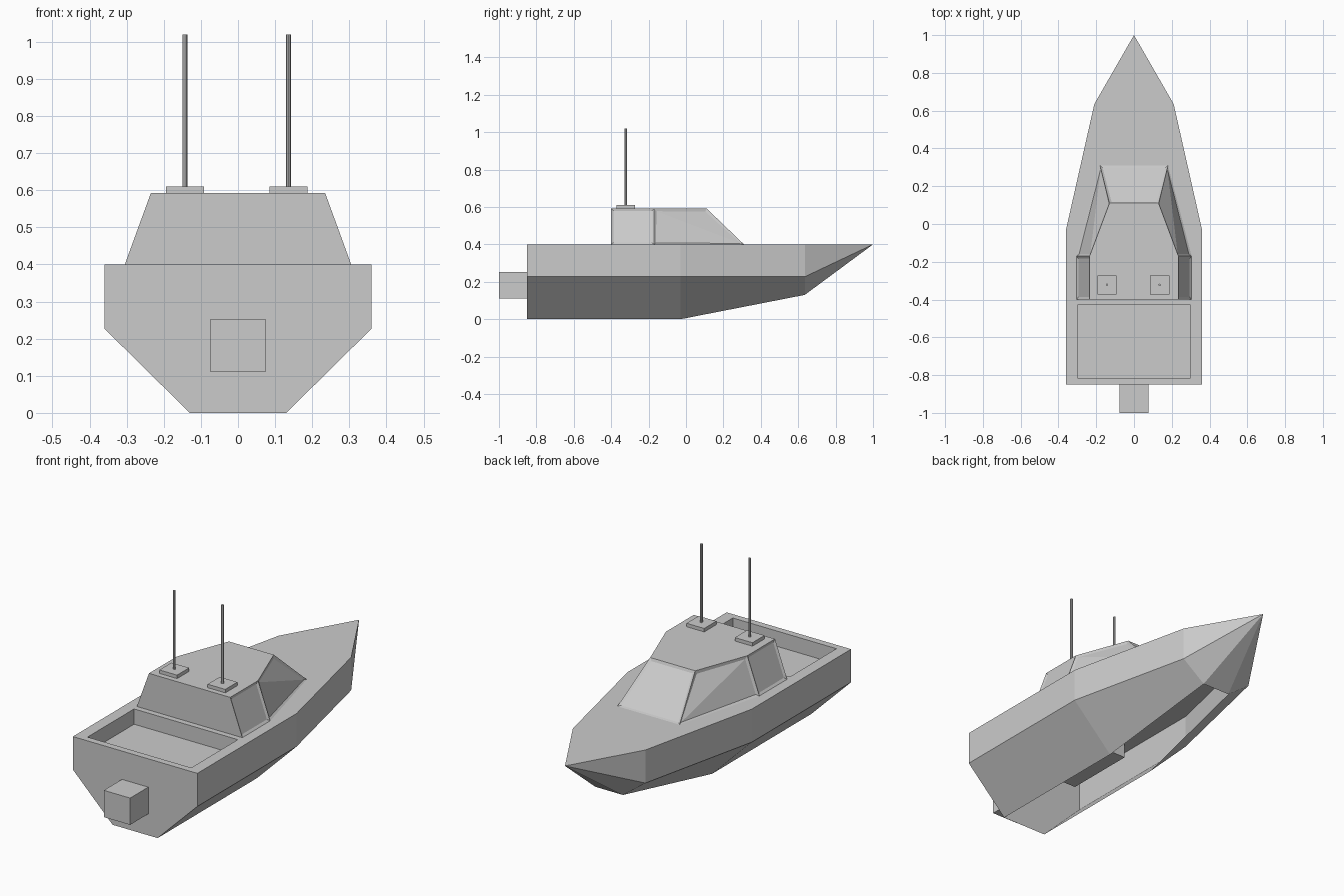
import bpy, bmesh
from mathutils import Vector

cube = bpy.data.objects.get("Cube")
if cube:
    bpy.data.objects.remove(cube)

grey = bpy.data.materials.new("light_grey")
grey.use_nodes = True
COLOUR = (0.6, 0.6, 0.6, 1)
grey.diffuse_color = COLOUR
grey.node_tree.nodes["Principled BSDF"].inputs["Base Color"].default_value = COLOUR


def finish(name, bm):
    """Turn a bmesh into a flat-shaded named object."""
    bmesh.ops.remove_doubles(bm, verts=bm.verts, dist=0.0001)
    bmesh.ops.recalc_face_normals(bm, faces=bm.faces)
    mesh = bpy.data.meshes.new(name)
    bm.to_mesh(mesh)
    bm.free()
    mesh.materials.append(grey)
    obj = bpy.data.objects.new(name, mesh)
    bpy.context.collection.objects.link(obj)
    return obj


def face(bm, points):
    return bm.faces.new([bm.verts.new(p) for p in points])


def box(name, low, high):
    bm = bmesh.new()
    bmesh.ops.create_cube(bm, size=1)
    low, high = Vector(low), Vector(high)
    for v in bm.verts:
        v.co = (low + high) / 2 + v.co * (high - low)
    return finish(name, bm)


# Hull: stations of (y, side half width, keel half width, keel height)
DECK, CHINE, FLOOR = 0.4, 0.227, 0.32
stations = [(-0.85, 0.36, 0.13, 0), (-0.03, 0.36, 0.13, 0), (0.635, 0.21, 0.08, 0.13)]
tip = (0, 1, DECK)


def section(station, s):
    y, side, keel, z = station
    return [(s * side, y, DECK), (s * side, y, CHINE), (s * keel, y, z)]


bm = bmesh.new()
for s in (1, -1):
    rows = [section(st, s) for st in stations]
    for a, b in zip(rows, rows[1:]):
        for i in range(2):
            face(bm, (a[i], b[i], b[i + 1], a[i + 1]))
    for i in range(2):
        face(bm, (rows[-1][i], tip, rows[-1][i + 1]))
right = [section(st, -1) for st in stations]
left = [section(st, 1) for st in stations]
face(bm, left[0] + right[0][::-1])                                  # transom
face(bm, (left[2][2], right[2][2], tip))                            # underside of bow
face(bm, (left[1][0], left[2][0], tip, right[2][0], right[1][0]))   # fore deck


# Aft deck rim, sunken well walls and well floor
def rectangle(half, y0, y1, z):
    return [(-half, y0, z), (half, y0, z), (half, y1, z), (-half, y1, z)]


rings = [rectangle(0.36, -0.85, -0.03, DECK),
         rectangle(0.3, -0.815, -0.43, DECK),
         rectangle(0.3, -0.815, -0.43, FLOOR)]
for a, b in zip(rings, rings[1:]):
    for i in range(4):
        j = (i + 1) % 4
        face(bm, (a[i], a[j], b[j], b[i]))
face(bm, rings[-1])
finish("hull", bm)

# Cabin: matching outlines at deck and roof, from the back to the front
ROOF = 0.592
base = [(0.305, -0.4), (0.305, -0.17), (0.18, 0.31)]
roof = [(0.235, -0.4), (0.235, -0.17), (0.13, 0.11)]


def outline(points, z):
    return ([(x, y, z) for x, y in points]
            + [(-x, y, z) for x, y in reversed(points)])


bm = bmesh.new()
low, high = outline(base, DECK), outline(roof, ROOF)
walls = []
for i in range(6):
    j = (i + 1) % 6
    walls.append(face(bm, (low[i], low[j], high[j], high[i])))
face(bm, high)
bmesh.ops.remove_doubles(bm, verts=bm.verts, dist=0.0001)
# Shallow recessed panes on every wall except the back one
panes = walls[:5]
bmesh.ops.inset_individual(bm, faces=panes, thickness=0.018, depth=-0.006)
bmesh.ops.triangulate(bm, faces=[panes[1], panes[3]], quad_method='LONG_EDGE')
finish("cabin", bm)

# Outboard motor
box("motor", (-0.076, -1, 0.112), (0.076, -0.85, 0.252))

# Whip antennas on square mounts
for name, x in (("left", 0.136), ("right", -0.143)):
    y = -0.322
    box(name + "_antenna_mount", (x - 0.051, y - 0.05, 0.59), (x + 0.051, y + 0.05, 0.61))
    bm = bmesh.new()
    bmesh.ops.create_cone(bm, cap_ends=True, segments=8, radius1=0.0065,
                          radius2=0.0065, depth=0.41)
    bmesh.ops.translate(bm, verts=bm.verts, vec=(x, y, 0.815))
    finish(name + "_antenna", bm)
